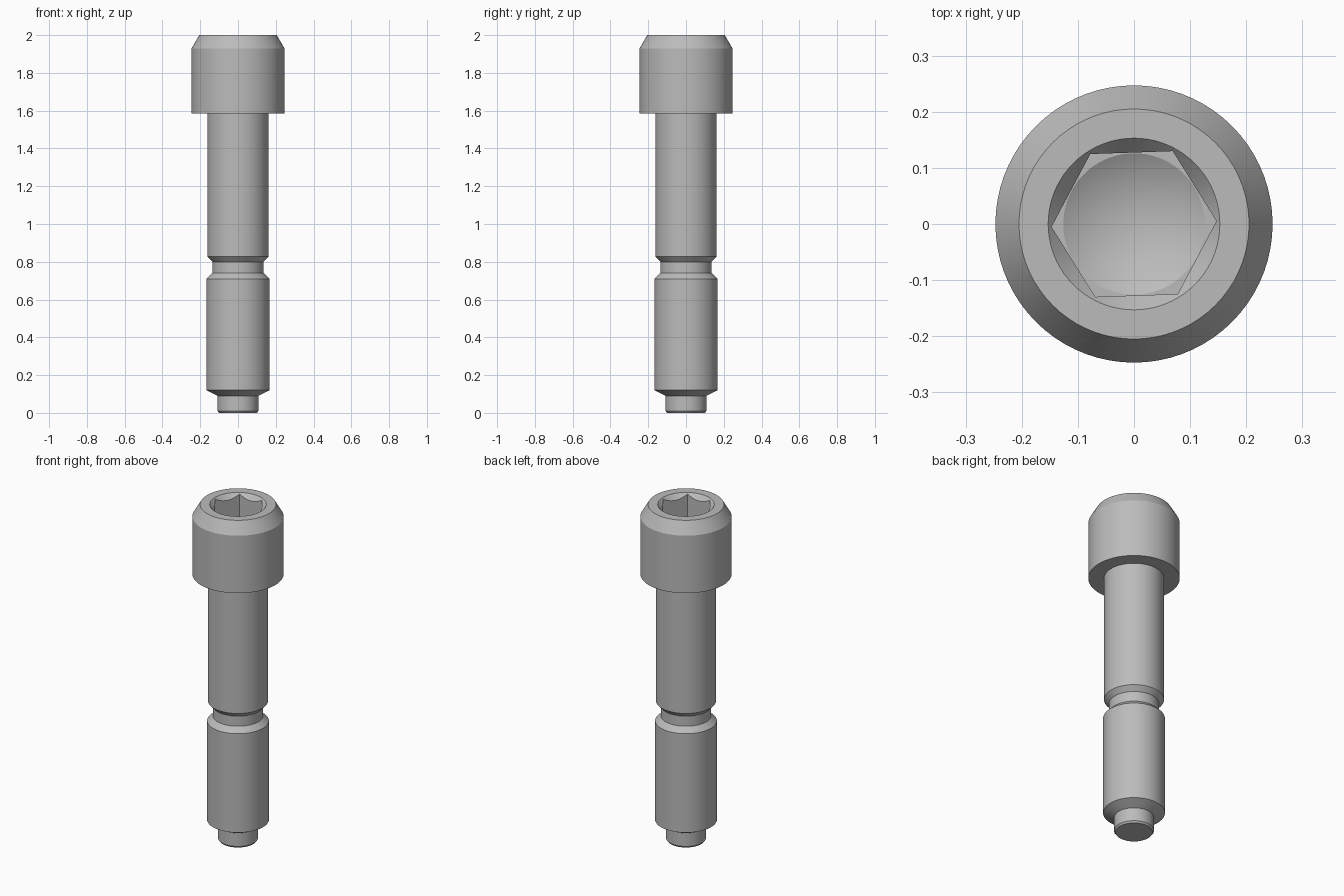
import bpy, bmesh, math

SEGMENTS = 72

cube = bpy.data.objects.get("Cube")
if cube:
    bpy.data.objects.remove(cube, do_unlink=True)

steel = bpy.data.materials.new("grey_steel")
steel.use_nodes = True
GREY = (0.5, 0.5, 0.5, 1)
steel.diffuse_color = GREY
steel.node_tree.nodes["Principled BSDF"].inputs["Base Color"].default_value = GREY


def lathe(name, profile, sides=SEGMENTS, turn=0.0):
    """Closed solid made by turning (radius, z) points about the z axis."""
    bm = bmesh.new()
    rings = []
    for r, z in profile:
        if r == 0:
            rings.append([bm.verts.new((0, 0, z))])
            continue
        angles = [turn + math.tau * i / sides for i in range(sides)]
        rings.append([bm.verts.new((r * math.cos(a), r * math.sin(a), z)) for a in angles])
    for low, high in zip(rings, rings[1:]):
        for i in range(sides):
            j = (i + 1) % sides
            if len(low) == 1:
                bm.faces.new((low[0], high[j], high[i]))
            elif len(high) == 1:
                bm.faces.new((low[i], low[j], high[0]))
            else:
                bm.faces.new((low[i], low[j], high[j], high[i]))
    # flat end caps
    if len(rings[0]) > 1:
        bm.faces.new(rings[0][::-1])
    if len(rings[-1]) > 1:
        bm.faces.new(rings[-1])
    mesh = bpy.data.meshes.new(name)
    bm.to_mesh(mesh)
    bm.free()
    mesh.materials.append(steel)
    obj = bpy.data.objects.new(name, mesh)
    bpy.context.collection.objects.link(obj)
    return obj


def cut(target, cutter):
    mod = target.modifiers.new("socket_cut", "BOOLEAN")
    mod.operation = "DIFFERENCE"
    mod.solver = "EXACT"
    mod.object = cutter
    bpy.context.view_layer.objects.active = target
    bpy.ops.object.modifier_apply(modifier=mod.name)
    bpy.data.objects.remove(cutter, do_unlink=True)


# Bolt body: dog point, lower thread, relief groove, shank, chamfered head
bolt = lathe("socket_head_bolt", [
    (0.10, 0), (0.108, 0.01), (0.108, 0.09), (0.167, 0.12),
    (0.167, 0.71), (0.136, 0.74), (0.136, 0.80), (0.162, 0.828),
    (0.162, 1.585), (0.247, 1.585), (0.247, 1.928), (0.205, 2.0),
])

# Hexagonal socket with drilled conical bottom and countersunk mouth
cut(bolt, lathe("hex_cutter", [(0.147, 1.8), (0.147, 2.1)], 6, math.radians(2)))
cut(bolt, lathe("drill_cutter", [(0, 1.727), (0.126, 1.8), (0.126, 1.9)]))
cut(bolt, lathe("countersink_cutter", [(0.118, 1.96), (0.153, 2.0), (0.188, 2.04)]))

bpy.ops.object.select_all(action="DESELECT")
bolt.select_set(True)
bpy.context.view_layer.objects.active = bolt
bpy.ops.object.shade_smooth_by_angle(angle=math.radians(20))
